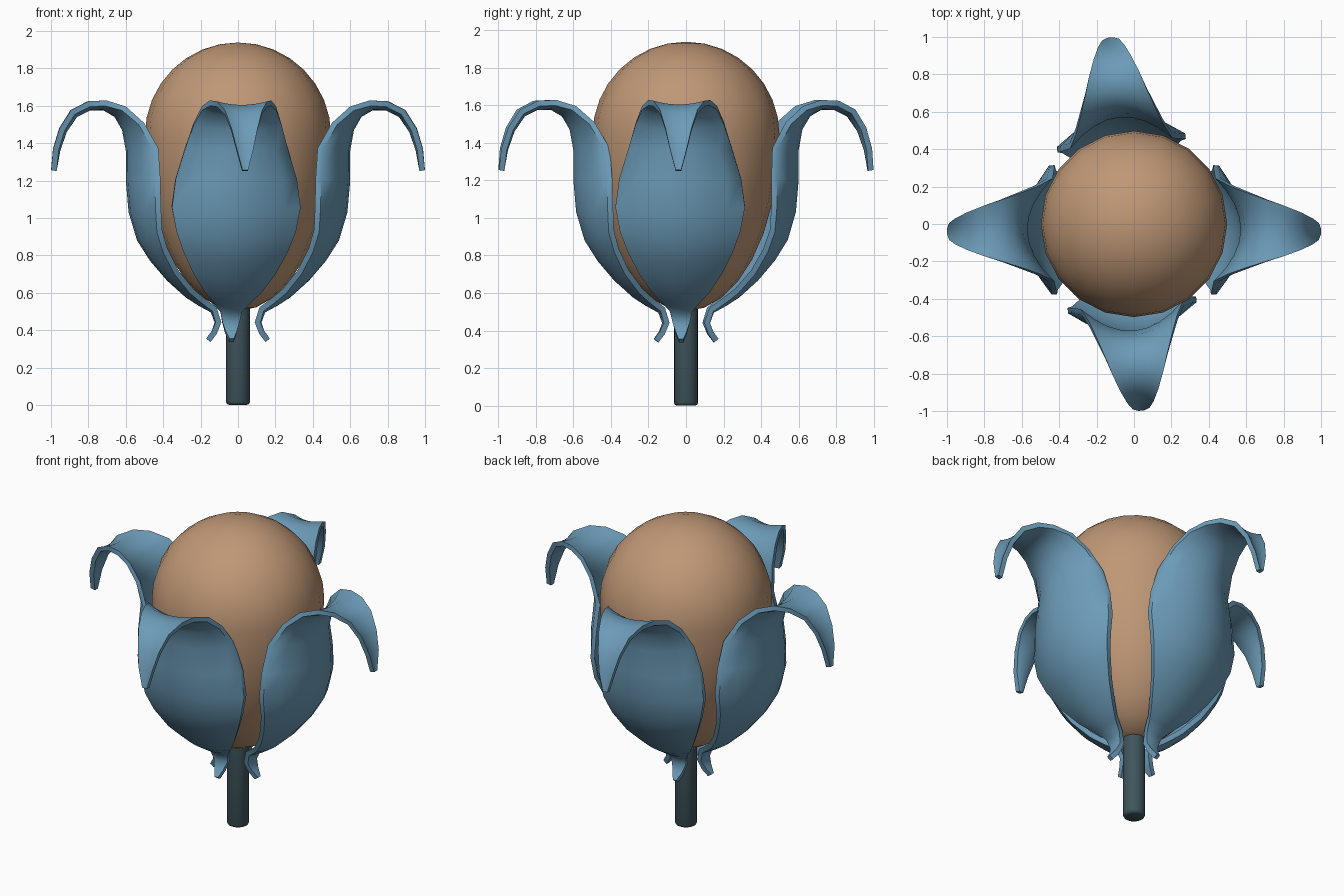
import bpy, bmesh, math
from mathutils import Vector, Matrix

if "Cube" in bpy.data.objects:
    bpy.data.objects.remove(bpy.data.objects["Cube"])


def material(name, rgb):
    m = bpy.data.materials.new(name)
    m.diffuse_color = (*rgb, 1)
    m.use_nodes = True
    m.node_tree.nodes["Principled BSDF"].inputs["Base Color"].default_value = m.diffuse_color
    return m


BLUE = material("petal_blue", (0.15, 0.33, 0.48))
TAN = material("bud_tan", (0.52, 0.31, 0.18))
DARK = material("stem_dark", (0.050, 0.092, 0.108))


def add_object(name, bm, mat):
    bmesh.ops.recalc_face_normals(bm, faces=bm.faces)
    me = bpy.data.meshes.new(name)
    bm.to_mesh(me)
    bm.free()
    me.materials.append(mat)
    ob = bpy.data.objects.new(name, me)
    bpy.context.collection.objects.link(ob)
    bpy.ops.object.select_all(action='DESELECT')
    ob.select_set(True)
    bpy.context.view_layer.objects.active = ob
    bpy.ops.object.shade_smooth_by_angle(angle=math.radians(50))
    return ob


# Stem with a softened lower rim
bm = bmesh.new()
bmesh.ops.create_cone(bm, cap_ends=True, segments=16, radius1=0.065, radius2=0.065,
                      depth=0.56, matrix=Matrix.Translation((0, 0, 0.28)))
rim = [e for e in bm.edges if all(v.co.z < 0.01 for v in e.verts)]
bmesh.ops.bevel(bm, geom=rim, offset=0.018, segments=2, affect='EDGES', profile=0.5)
add_object("stem", bm, DARK)

# Egg-shaped bud: round above, stretched below
bm = bmesh.new()
bmesh.ops.create_uvsphere(bm, u_segments=20, v_segments=16, radius=0.498)
for v in bm.verts:
    v.co.z = 1.44 + v.co.z * (1.0 if v.co.z > 0 else 1.88)
add_object("bud", bm, TAN)

# Petal rows: radius, height, half width, inward curl of the edges
ROWS = [(.17, .355, .012, 0), (.14, .395, .03, 0), (.125, .44, .045, .005),
        (.145, .495, .06, .01), (.21, .53, .10, .02), (.28, .575, .15, .03),
        (.38, .665, .22, .05), (.47, .77, .28, .08), (.54, .88, .32, .11),
        (.585, 1.03, .345, .14), (.60, 1.2, .325, .15), (.60, 1.36, .275, .14),
        (.62, 1.47, .235, .09), (.66, 1.54, .20, .05), (.72, 1.575, .165, .025),
        (.79, 1.575, .135, .02), (.86, 1.54, .10, .02), (.915, 1.46, .07, .015),
        (.95, 1.36, .045, .01), (.97, 1.25, .015, 0)]
COLS = 8
THICK = 0.03


def petal(name, heading, shift, twist):
    """Petal grown along +x, twisted about its middle, then turned to its heading."""
    place = (Matrix.Rotation(math.radians(heading), 4, 'Z')
             @ Matrix.Translation((0.55, shift, 0))
             @ Matrix.Rotation(math.radians(twist), 4, 'Z')
             @ Matrix.Translation((-0.55, 0, 0)))
    bm = bmesh.new()
    layers = ([], [])
    for i, (r, z, hw, d) in enumerate(ROWS):
        a, b = ROWS[max(i - 1, 0)], ROWS[min(i + 1, len(ROWS) - 1)]
        t = Vector((b[0] - a[0], b[1] - a[1])).normalized()
        nx, nz = -t.y, t.x          # towards the inside of the cup
        for layer, off in zip(layers, (0, THICK)):
            row = []
            for j in range(COLS + 1):
                u = 2 * j / COLS - 1
                k = d * u * u + off
                row.append(bm.verts.new(place @ Vector((r + nx * k, hw * u, z + nz * k))))
            layer.append(row)
    outer, inner = layers
    n = len(ROWS) - 1
    for layer in layers:
        for i in range(n):
            for j in range(COLS):
                bm.faces.new((layer[i][j], layer[i][j + 1], layer[i + 1][j + 1], layer[i + 1][j]))
    # Close the side edges and both ends
    for i in range(n):
        for j in (0, COLS):
            bm.faces.new((outer[i][j], outer[i + 1][j], inner[i + 1][j], inner[i][j]))
    for j in range(COLS):
        for i in (0, n):
            bm.faces.new((outer[i][j], outer[i][j + 1], inner[i][j + 1], inner[i][j]))
    add_object(name, bm, BLUE)


petal("petal_front", -90, 0.0, 5)
petal("petal_right", 0, -0.033, -1)
petal("petal_back", 90, 0.08, 6)
petal("petal_left", 180, 0.033, 1)
